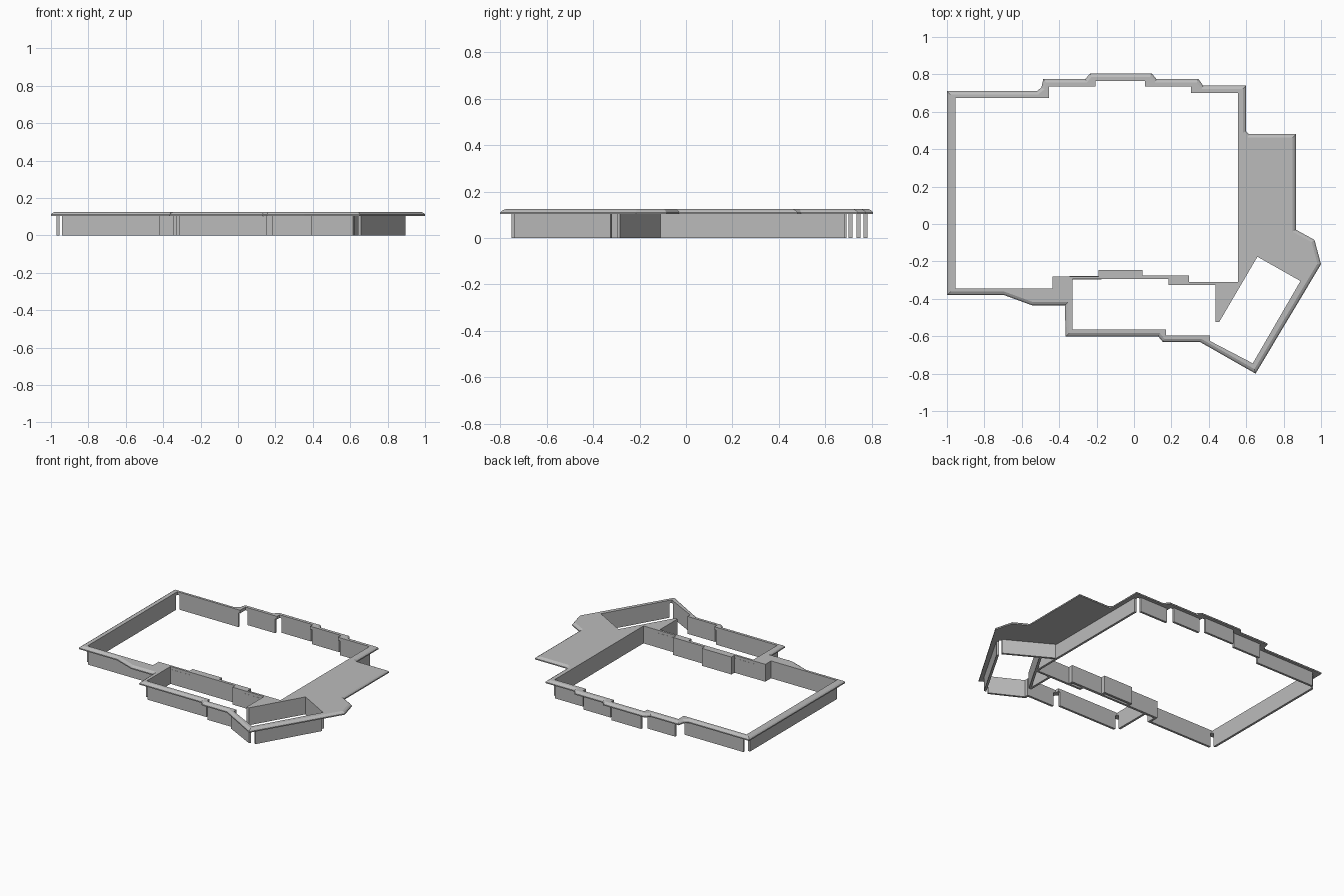
import bpy, bmesh
from mathutils import Vector

cube = bpy.data.objects.get("Cube")
if cube:
    bpy.data.objects.remove(cube, do_unlink=True)

PLATE_BOTTOM, PLATE_TOP = 0.103, 0.125
WALL, GAP = 0.016, 0.015

grey = bpy.data.materials.new("plain_grey")
grey.use_nodes = True
colour = (0.5, 0.5, 0.5, 1)
grey.diffuse_color = colour
grey.node_tree.nodes["Principled BSDF"].inputs["Base Color"].default_value = colour


def points(text):
    """Clockwise loop of 2D points from 'x y, x y'."""
    return [Vector([float(n) for n in pair.split()]) for pair in text.split(",")]


# Plate outline, clockwise from the back corner
outline = points("-1 .71, -.52 .71, -.495 .73, -.485 .775, -.26 .775, -.235 .805, .095 .805,"
                 ".12 .775, .345 .775, .37 .74, .6 .74, .6 .495, .615 .48, .865 .48,"
                 ".865 -.03, .965 -.085, 1 -.215, .65 -.8, .355 -.632, .155 -.632,"
                 ".13 -.602, -.365 -.602, -.37 -.435, -.545 -.435, -.695 -.38, -1 -.38")

# Large opening
main_hole = points("-.955 -.345, -.955 .675, -.455 .675, -.455 .735, -.205 .735, -.205 .765,"
                   ".06 .765, .06 .735, .305 .735, .305 .7, .555 .7, .555 -.31, .295 -.31,"
                   ".295 -.275, .045 -.275, .045 -.245, -.19 -.245, -.19 -.28,"
                   "-.435 -.28, -.435 -.345")

# Small opening with the slanted pocket
front_hole = points("-.33 -.565, -.33 -.295, .185 -.295, .185 -.325, .435 -.325, .435 -.525,"
                    ".455 -.525, .66 -.175, .89 -.305, .635 -.745, .405 -.625,"
                    ".405 -.595, .17 -.595, .17 -.565")


def offset(path, dist, closed):
    """Mitred offset of a path towards its left side."""
    out, n = [], len(path)
    for i, p in enumerate(path):
        before = path[i - 1] if closed or i > 0 else None
        after = path[(i + 1) % n] if closed or i < n - 1 else None
        dirs = []
        if before is not None:
            dirs.append((p - before).normalized())
        if after is not None:
            dirs.append((after - p).normalized())
        normals = [Vector((-d.y, d.x)) for d in dirs]
        mean = sum(normals, Vector((0, 0))).normalized()
        out.append(p + mean * dist / max(mean.dot(normals[0]), 0.4))
    return out


def ring(bm, path, z):
    return [bm.verts.new((p.x, p.y, z)) for p in path]


def bridge(bm, low, high):
    for i in range(len(low)):
        j = (i + 1) % len(low)
        bm.faces.new((low[i], low[j], high[j], high[i]))


def cap(bm, rings):
    edges = []
    for r in rings:
        for i, v in enumerate(r):
            w = r[(i + 1) % len(r)]
            edges.append(bm.edges.get((v, w)) or bm.edges.new((v, w)))
    bmesh.ops.triangle_fill(bm, edges=edges, use_beauty=True)


def finish(bm, name):
    bmesh.ops.recalc_face_normals(bm, faces=bm.faces[:])
    mesh = bpy.data.meshes.new(name)
    bm.to_mesh(mesh)
    bm.free()
    mesh.materials.append(grey)
    obj = bpy.data.objects.new(name, mesh)
    bpy.context.collection.objects.link(obj)
    return obj


# Flat plate with a softened upper rim
bm = bmesh.new()
rim = [ring(bm, offset(outline, -inset, True), z) for inset, z in
       ((0, PLATE_BOTTOM), (0, 0.111), (0.007, 0.119), (0.018, PLATE_TOP))]
for low, high in zip(rim, rim[1:]):
    bridge(bm, low, high)
holes_low = [ring(bm, h, PLATE_BOTTOM) for h in (main_hole, front_hole)]
holes_high = [ring(bm, h, PLATE_TOP) for h in (main_hole, front_hole)]
for low, high in zip(holes_low, holes_high):
    bridge(bm, low, high)
cap(bm, [rim[0]] + holes_low)
cap(bm, [rim[-1]] + holes_high)
finish(bm, "top_plate")


def wall(name, loop, first, last, start=GAP, end=GAP):
    """Thin skirt below a run of hole edges, trimmed at both ends."""
    path = [loop[i % len(loop)].copy() for i in range(first, last + 1)]
    head = (path[1] - path[0]).normalized() * start
    tail = (path[-2] - path[-1]).normalized() * end
    path[0] += head
    path[-1] += tail
    section = path + offset(path, WALL, False)[::-1]
    bm = bmesh.new()
    low, high = ring(bm, section, 0), ring(bm, section, PLATE_BOTTOM + 0.002)
    bridge(bm, low, high)
    n = len(path)
    for r in (low, high):
        for i in range(n - 1):
            bm.faces.new((r[i], r[i + 1], r[-i - 2], r[-i - 1]))
    finish(bm, name)


# Skirts around the large opening
wall("left_wall", main_hole, 0, 1)
for k in range(1, 10, 2):
    wall(f"back_wall_{k // 2 + 1}", main_hole, k, k + 1)
wall("inner_wall", main_hole, 10, 20)

# Skirts around the small opening
wall("middle_wall", front_hole, 0, 7, end=0)
wall("slanted_back_wall", front_hole, 7, 8, start=-0.105)
wall("slanted_side_wall", front_hole, 8, 9)
wall("front_corner_wall", front_hole, 9, 12)
wall("front_wall", front_hole, 13, 14)
